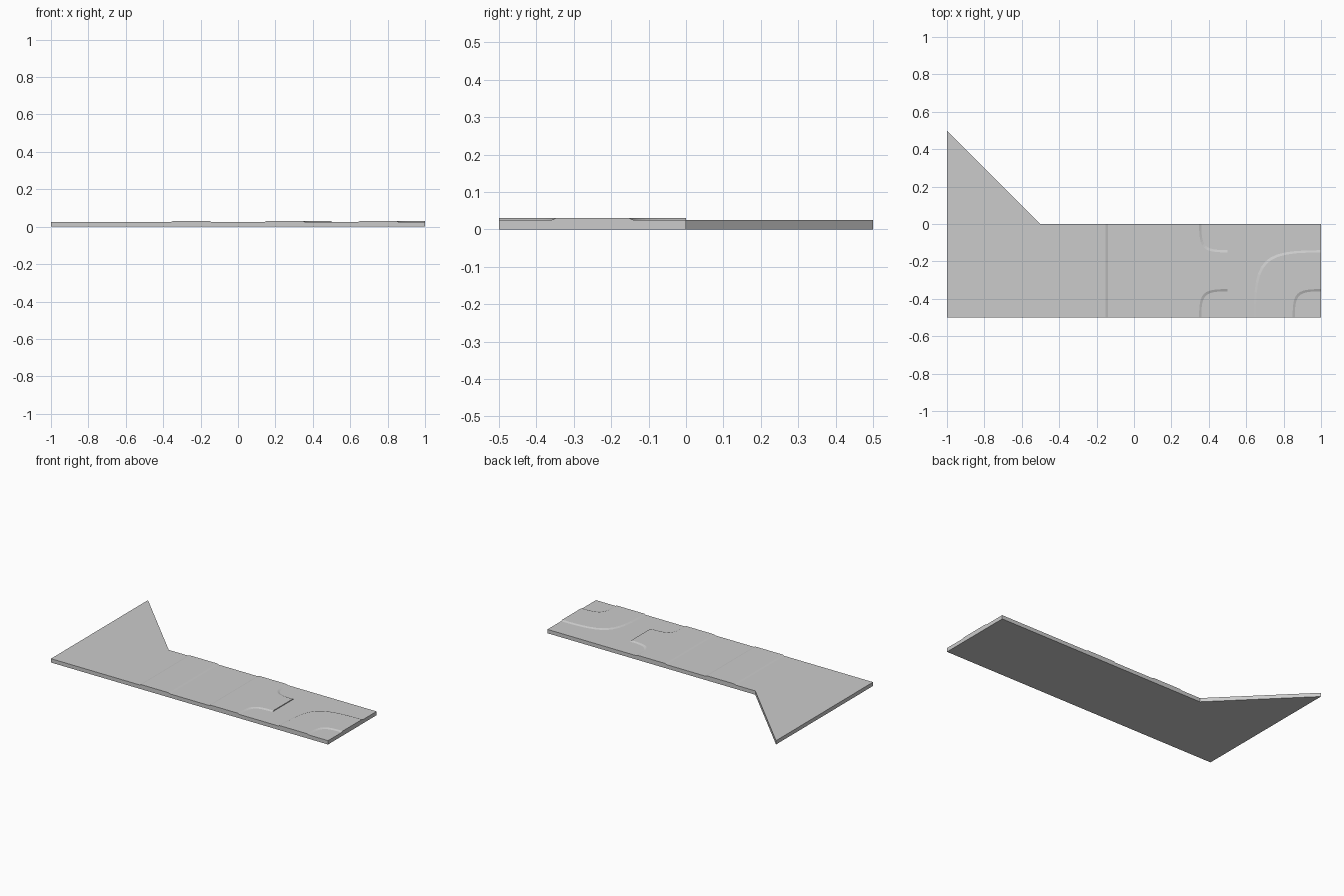
import bpy, bmesh

if "Cube" in bpy.data.objects:
    bpy.data.objects.remove(bpy.data.objects["Cube"])

BASE, TOP = 0.025, 0.03     # slab height, raised path height
NEAR, FAR = 0.14, 0.36      # path edges within a half-unit tile
SLOPE = 0.012               # width of the bevelled path edge


def loft(name, low, high, z0, z1, bottom):
    """Solid between two outlines with the same number of points (counter-clockwise)."""
    bm = bmesh.new()
    a = [bm.verts.new((x, y, z0)) for x, y in low]
    b = [bm.verts.new((x, y, z1)) for x, y in high]
    n = len(a)
    for i in range(n):
        j = (i + 1) % n
        bm.faces.new((a[i], a[j], b[j], b[i]))
    bm.faces.new(b)
    if bottom:
        bm.faces.new(a[::-1])
    mesh = bpy.data.meshes.new(name)
    bm.to_mesh(mesh)
    bm.free()
    obj = bpy.data.objects.new(name, mesh)
    bpy.context.collection.objects.link(obj)
    return obj


def corner(cx, cy, start, end, r, steps=12, k=0.88):
    """Squarish quarter turn about a tile corner, from axis start to axis end."""
    pts = []
    for i in range(steps + 1):
        t = i / steps
        s = 1 - t
        u = s**3 + 3 * s * s * t + 3 * s * t * t * k
        v = t**3 + 3 * t * t * s + 3 * t * s * s * k
        pts.append((cx + r * (u * start[0] + v * end[0]),
                    cy + r * (u * start[1] + v * end[1])))
    return pts


# path outlines; w insets the sloped edges for the top
def straight(w):
    l, r = -0.5 + NEAR + w, -0.5 + FAR - w
    return [(l, -0.5), (r, -0.5), (r, 0), (l, 0)]


def junction(w):
    l, r = NEAR + w, NEAR + w
    return ([(l, -0.5)]
            + corner(0.5, -0.5, (-1, 0), (0, 1), r)
            + corner(0.5, 0, (0, -1), (-1, 0), r)
            + [(l, 0)])


def bend(w):
    inner = corner(1, -0.5, (-1, 0), (0, 1), NEAR + w)
    outer = corner(1, -0.5, (0, 1), (-1, 0), FAR - w)
    return inner + outer


# base slab with the triangular end piece
slab = [(-1, -0.5), (1, -0.5), (1, 0), (-0.5, 0), (-1, 0.5)]
loft("base_slab", slab, slab, 0, BASE, True)

# raised paths on the tiles
for name, outline in (("straight_path", straight),
                      ("junction_path", junction),
                      ("bend_path", bend)):
    loft(name, outline(0), outline(SLOPE), BASE, TOP, False)
